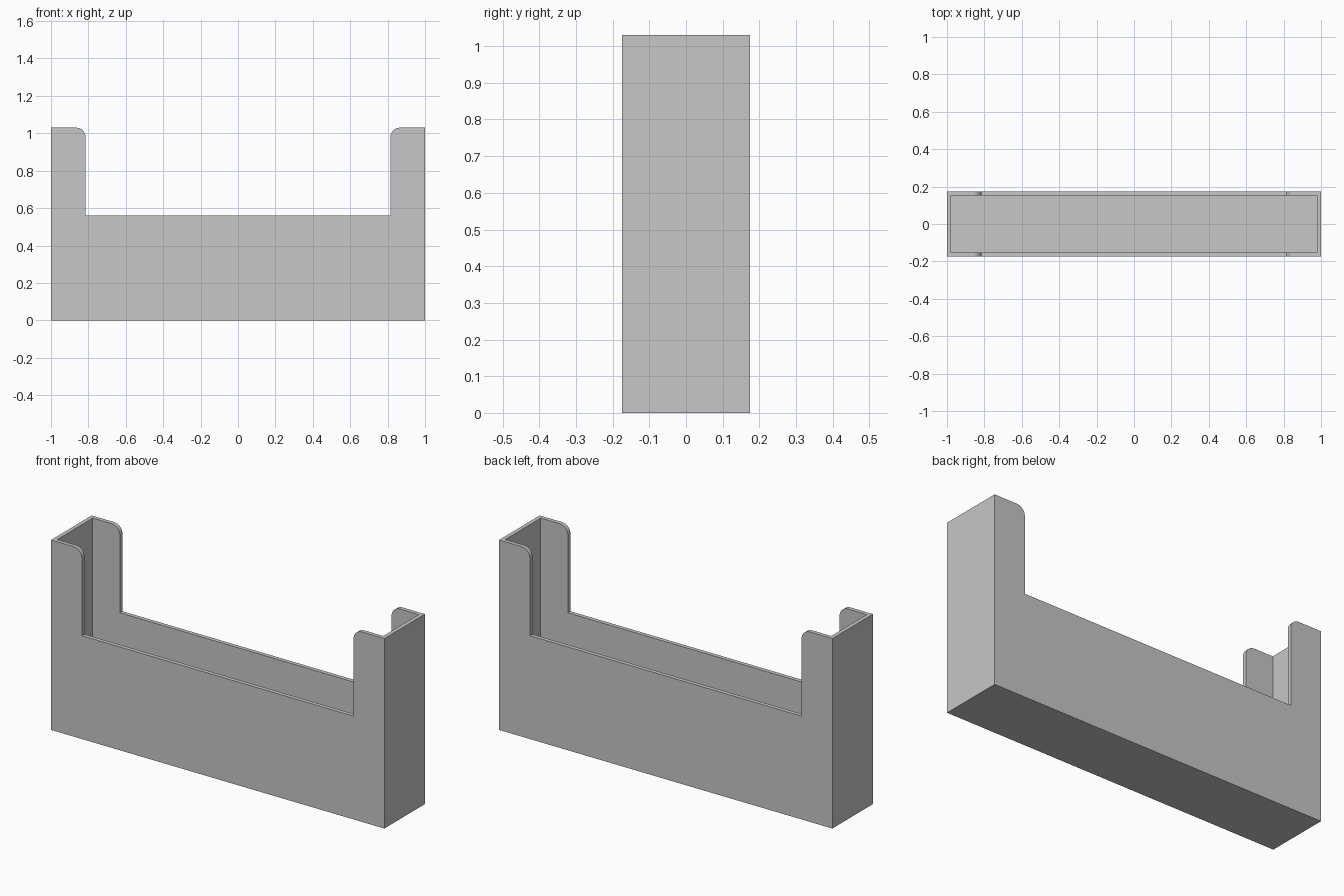
import bpy, bmesh, math

default = bpy.data.objects.get("Cube")
if default:
    bpy.data.objects.remove(default, do_unlink=True)

HALF_X, HALF_Y, HEIGHT = 1.0, 0.174, 1.03
WALL = 0.022
NOTCH_X, NOTCH_Z = 0.815, 0.56
RADIUS, STEPS = 0.05, 10

grey = bpy.data.materials.new("plain grey")
grey.use_nodes = True
colour = (0.57, 0.57, 0.57, 1)
grey.diffuse_color = colour
grey.node_tree.nodes["Principled BSDF"].inputs["Base Color"].default_value = colour


def prism(name, outline, half_depth):
    """Extrude an outline in the XZ plane along Y."""
    bm = bmesh.new()
    face = bm.faces.new([bm.verts.new((x, -half_depth, z)) for x, z in outline])
    result = bmesh.ops.extrude_face_region(bm, geom=[face])
    moved = [v for v in result["geom"] if isinstance(v, bmesh.types.BMVert)]
    bmesh.ops.translate(bm, verts=moved, vec=(0, 2 * half_depth, 0))
    bmesh.ops.recalc_face_normals(bm, faces=bm.faces)
    mesh = bpy.data.meshes.new(name)
    bm.to_mesh(mesh)
    bm.free()
    mesh.materials.append(grey)
    obj = bpy.data.objects.new(name, mesh)
    bpy.context.collection.objects.link(obj)
    return obj


# Outer body: a wide U with rounded inner top corners
half = [(HALF_X, 0), (HALF_X, HEIGHT)]
for i in range(STEPS + 1):
    a = math.pi / 2 * (1 + i / STEPS)
    half.append((NOTCH_X + RADIUS + RADIUS * math.cos(a),
                 HEIGHT - RADIUS + RADIUS * math.sin(a)))
half.append((NOTCH_X, NOTCH_Z))
body = prism("open_holder", half + [(-x, z) for x, z in reversed(half)], HALF_Y)

# Cavity: open at the top, leaving thin walls and a floor
inner = HALF_X - WALL
cavity = prism("cavity_cutter",
               [(-inner, WALL), (inner, WALL), (inner, HEIGHT + 1), (-inner, HEIGHT + 1)],
               HALF_Y - WALL)
cut = body.modifiers.new("hollow", "BOOLEAN")
cut.operation = "DIFFERENCE"
cut.solver = "EXACT"
cut.object = cavity

# Apply the cut, drop the cutter and smooth only the rounded corners
bpy.ops.object.select_all(action="DESELECT")
body.select_set(True)
bpy.context.view_layer.objects.active = body
bpy.ops.object.modifier_apply(modifier=cut.name)
bpy.data.objects.remove(cavity, do_unlink=True)
bpy.ops.object.shade_smooth_by_angle(angle=math.radians(30))
